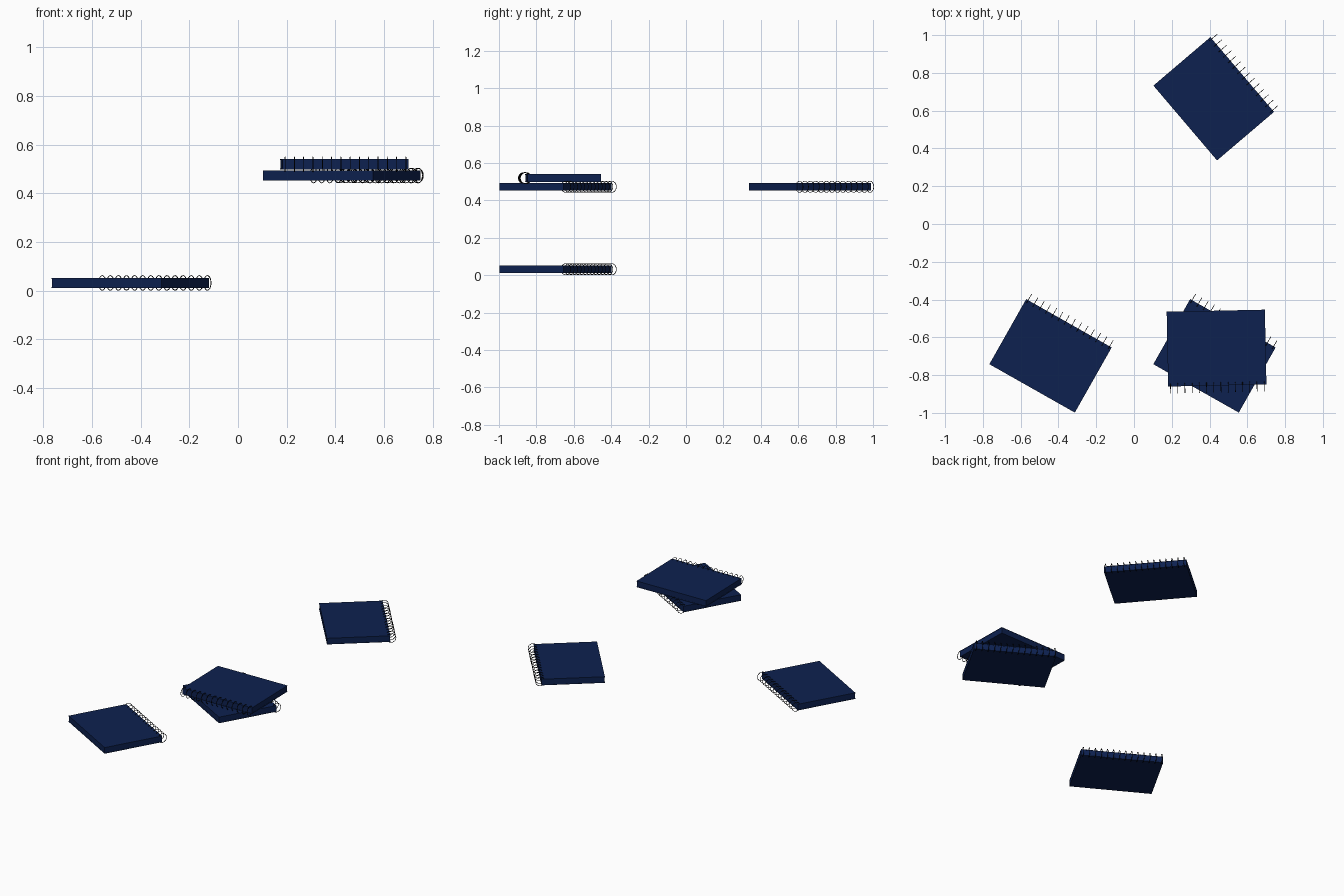
import bpy, math
from mathutils import Matrix, Vector

if "Cube" in bpy.data.objects:
    bpy.data.objects.remove(bpy.data.objects["Cube"])

L, W, T = 0.52, 0.396, 0.042      # notebook length, width, thickness
RINGS, RING_R, WIRE = 14, 0.0300, 0.0018
COVER = 0.004


def material(name, color):
    m = bpy.data.materials.new(name)
    m.diffuse_color = color
    m.use_nodes = True
    m.node_tree.nodes["Principled BSDF"].inputs["Base Color"].default_value = m.diffuse_color
    return m


navy = material("navy_cover", (0.004, 0.015, 0.08, 1))
black = material("black_wire", (0.003, 0.003, 0.004, 1))


def finish(obj, name, mat, frame):
    obj.name = name
    obj.data.materials.append(mat)
    obj.matrix_world = frame @ obj.matrix_world
    return obj


def slab(name, size, z, frame):
    bpy.ops.mesh.primitive_cube_add(size=1)
    obj = bpy.context.object
    obj.data.transform(Matrix.Diagonal((*size, 1)))
    obj.data.transform(Matrix.Translation((0, 0, z)))
    finish(obj, name, navy, frame)


def notebook(name, location, angle):
    frame = Matrix.Translation(location) @ Matrix.Rotation(math.radians(angle), 4, 'Z')
    # covers and page block
    zc = T / 2 - COVER / 2
    slab(name + "_front_cover", (L, W, COVER), zc, frame)
    slab(name + "_back_cover", (L, W, COVER), -zc, frame)
    slab(name + "_pages", (L - 0.002, W - 0.002, T - 2 * COVER), 0, frame)
    # binding wire rings along the +y edge
    bpy.ops.mesh.primitive_torus_add(major_radius=RING_R, minor_radius=WIRE,
                                     major_segments=24, minor_segments=6)
    ring = bpy.context.object
    bpy.ops.object.shade_smooth()
    step = 0.496 / (RINGS - 1)
    ring.data.transform(Matrix.Translation((-0.248, W / 2 + 0.006, 0))
                        @ Matrix.Rotation(math.pi / 2, 4, 'Y'))
    arr = ring.modifiers.new("ring_row", 'ARRAY')
    arr.count = RINGS
    arr.use_relative_offset = False
    arr.use_constant_offset = True
    arr.constant_offset_displace = Vector((step, 0, 0))
    finish(ring, name + "_binding_rings", black, frame)


notebook("low_notebook", (-0.442, -0.698, 0.032), -29.5)
notebook("stack_lower_notebook", (0.426, -0.698, 0.473), -29.5)
notebook("stack_upper_notebook", (0.437, -0.657, 0.519), 181.2)
notebook("far_notebook", (0.422, 0.663, 0.473), -49.6)
